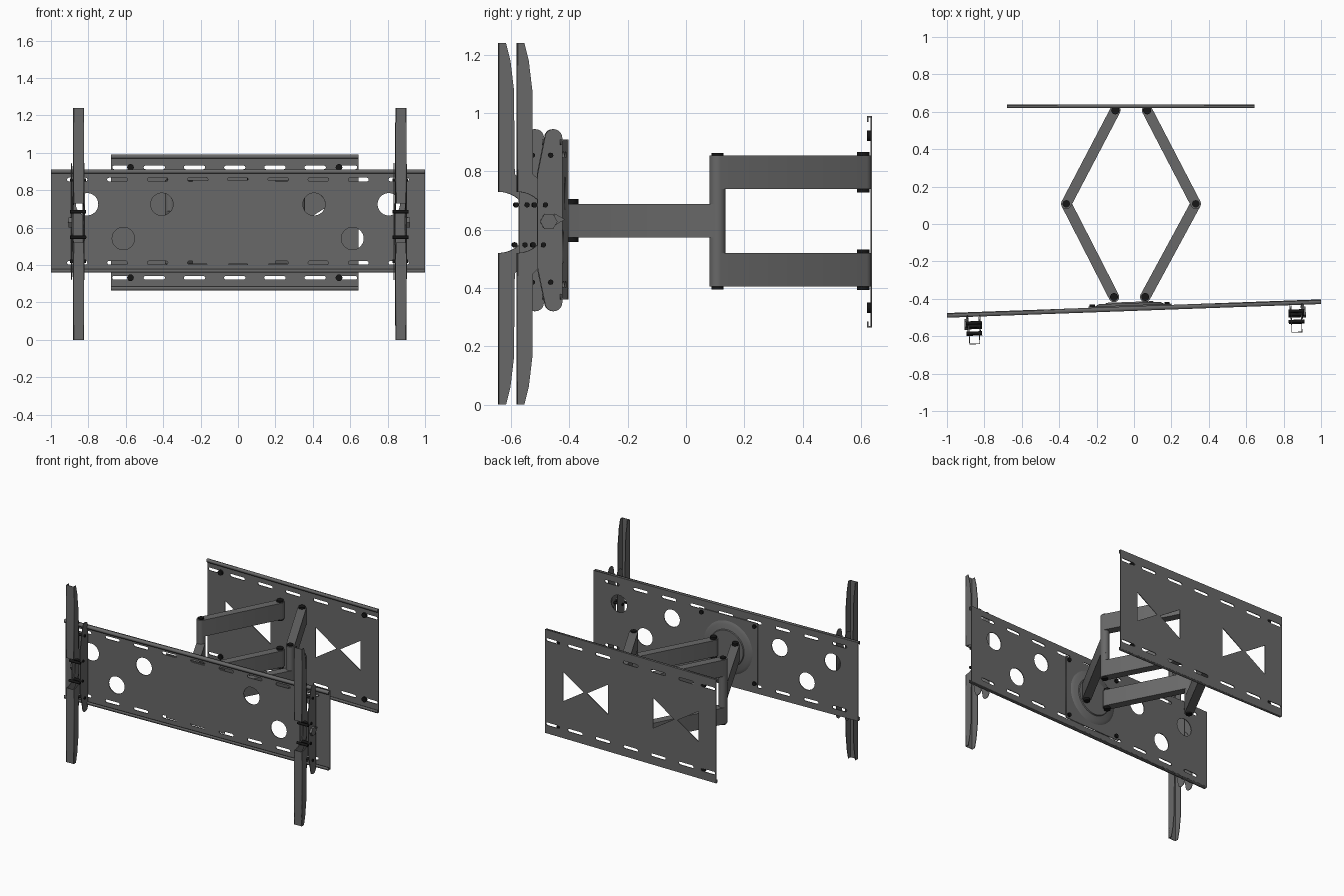
import bpy, bmesh, math
from mathutils import Matrix, Vector

cube = bpy.data.objects.get("Cube")
if cube:
    bpy.data.objects.remove(cube, do_unlink=True)


def material(name, v):
    m = bpy.data.materials.new(name)
    m.use_nodes = True
    m.diffuse_color = (v, v, v, 1)
    bsdf = next(n for n in m.node_tree.nodes if n.type == 'BSDF_PRINCIPLED')
    bsdf.inputs["Base Color"].default_value = (v, v, v, 1)
    return m


STEEL = material("grey steel", 0.14)
BLACK = material("black bolt", 0.008)
XY = Matrix.Identity(4)
XZ = Matrix.Rotation(math.pi / 2, 4, 'X')
YZ = Matrix(((0, 0, 1, 0), (1, 0, 0, 0), (0, 1, 0, 0), (0, 0, 0, 1)))
MID = 0.627  # mirror height
# The screen plate and its brackets are swivelled slightly
SWIVEL = Matrix.Translation((0, -0.452, 0)) @ Matrix.Rotation(math.radians(2.09), 4, 'Z')


def add(name, mesh, matrix, mat):
    mesh.transform(matrix)
    mesh.materials.clear()
    mesh.materials.append(mat)
    ob = bpy.data.objects.new(name, mesh)
    bpy.context.collection.objects.link(ob)
    return ob


def sheet(name, loops, thick, plane, at=(0, 0, 0), base=XY, mat=STEEL):
    """Flat sheet from an outline and nested holes."""
    cu = bpy.data.curves.new(name, 'CURVE')
    cu.dimensions, cu.fill_mode, cu.extrude = '2D', 'BOTH', thick / 2
    for loop in loops:
        sp = cu.splines.new('POLY')
        sp.points.add(len(loop) - 1)
        for p, (u, v) in zip(sp.points, loop):
            p.co = (u, v, 0, 1)
        sp.use_cyclic_u = True
    tmp = bpy.data.objects.new(name + "_outline", cu)
    bpy.context.collection.objects.link(tmp)
    dg = bpy.context.evaluated_depsgraph_get()
    mesh = bpy.data.meshes.new_from_object(tmp.evaluated_get(dg))
    bpy.data.objects.remove(tmp, do_unlink=True)
    return add(name, mesh, base @ Matrix.Translation(at) @ plane, mat)


def rod(name, at, r, depth, axis='Z', base=XY, mat=BLACK, sides=16, r2=None):
    bm = bmesh.new()
    bmesh.ops.create_cone(bm, cap_ends=True, segments=sides, radius1=r,
                          radius2=r if r2 is None else r2, depth=depth)
    mesh = bpy.data.meshes.new(name)
    bm.to_mesh(mesh)
    bm.free()
    turn = {'Z': XY, 'Y': Matrix.Rotation(-math.pi / 2, 4, 'X'),
            'X': Matrix.Rotation(math.pi / 2, 4, 'Y')}[axis]
    ob = add(name, mesh, base @ Matrix.Translation(at) @ turn, mat)
    if sides > 8:
        for p in mesh.polygons:
            p.use_smooth = len(p.vertices) == 4
        mesh.set_sharp_from_angle(angle=math.radians(35))
    return ob


def rect(x0, x1, y0, y1):
    return [(x0, y0), (x1, y0), (x1, y1), (x0, y1)]


def arc(cx, cy, r, a0, a1, n):
    return [(cx + r * math.cos(math.radians(a0 + (a1 - a0) * i / n)),
             cy + r * math.sin(math.radians(a0 + (a1 - a0) * i / n))) for i in range(n + 1)]


def circle(cx, cy, r, n=28):
    return arc(cx, cy, r, 0, 360, n)[:-1]


def capsule(p, q, r, n=8):
    p, q = Vector(p), Vector(q)
    a = math.degrees(math.atan2(q.y - p.y, q.x - p.x))
    return arc(q.x, q.y, r, a - 90, a + 90, n) + arc(p.x, p.y, r, a + 90, a + 270, n)


def slots(cx, zs, count, length):
    k = count // 2
    return [capsule((cx + i * 0.215 - length / 2 + 0.01, z), (cx + i * 0.215 + length / 2 - 0.01, z), 0.01, 4)
            for i in range(-k, k + 1) for z in zs]


def lip(name, back, depth, edge, sign, length, cx, base):
    """Folded lip that runs along an edge of a plate."""
    t, h = 0.005, 0.02
    f = back - depth
    pts = [(back, 0), (f, 0), (f, -h), (f + t, -h), (f + t, -t), (back, -t)]
    sheet(name, [[(y, edge + sign * z) for y, z in pts]], length, YZ, (cx, 0, 0), base)


# Wall plate with slots and bow-tie openings
cx, half = -0.0175, 0.6625
holes = slots(cx, (0.332, 0.922), 5, 0.115)
for s in (-1, 1):
    for d in (-1, 1):
        c = cx + s * 0.35
        holes.append([(c + d * 0.012, MID), (c + d * 0.175, MID - 0.105), (c + d * 0.175, MID + 0.105)])
    for z in (0.332, 0.922):
        x = cx + s * 0.6
        holes.append(capsule((x - 0.045, z), (x + 0.045, z), 0.01, 4))
        rod("wall_bolt", (cx + s * 0.5575, 0.628, z), 0.018, 0.014, 'Y')
sheet("wall_plate", [rect(cx - half, cx + half, 0.265, 0.99)] + holes, 0.005, XZ, (0, 0.6355, 0))
lip("wall_plate_top_lip", 0.638, 0.017, 0.99, 1, 2 * half, cx, XY)
lip("wall_plate_bottom_lip", 0.638, 0.017, 0.265, -1, 2 * half, cx, XY)

# Screen plate with round holes and slots
holes = slots(0, (0.412, 0.857), 9, 0.11)
for s in (-1, 1):
    holes += [circle(s * x, z, 0.06) for x, z in ((0.807, 0.725), (0.407, 0.725), (0.613, 0.542))]
sheet("screen_plate", [rect(-1, 1, 0.36, 0.91)] + holes, 0.005, XZ, (0, 0.01, 0), SWIVEL)
lip("screen_plate_top_lip", 0.0125, 0.025, 0.91, 1, 2, 0, SWIVEL)
lip("screen_plate_bottom_lip", 0.0125, 0.025, 0.36, -1, 2, 0, SWIVEL)

# Swivel plate and raised disc behind the screen plate
px = -0.022
sheet("swivel_plate", [rect(px - 0.222, px + 0.222, 0.405, 0.855)], 0.006, XZ, (0, 0.0155, 0), SWIVEL)
rod("swivel_disc", (px, 0.024, 0.632), 0.185, 0.012, 'Y', SWIVEL, STEEL, 40, 0.165)
rod("swivel_hub", (px, 0.032, 0.632), 0.13, 0.008, 'Y', SWIVEL, STEEL, 40, 0.125)
for sx in (-1, 1):
    for sz in (-1, 1):
        rod("swivel_bolt", (px + sx * 0.2, 0.023, 0.63 + sz * 0.2), 0.014, 0.012, 'Y', SWIVEL)

# Folding arms: two outer arms and one inner arm on each side
R = 0.028
for side, wall, elbow, hub in (("right", (-0.1, 0.608), (-0.362, 0.108), (-0.107, -0.39)),
                               ("left", (0.07, 0.608), (0.33, 0.108), (0.06, -0.39))):
    for level, z0, z1 in (("upper", 0.74, 0.855), ("lower", 0.405, 0.52)):
        sheet(f"{side}_{level}_arm", [capsule(wall, elbow, R)], z1 - z0, XY, (0, 0, (z0 + z1) / 2))
        for z in (z0 - 0.005, z1 + 0.005):
            rod(f"{side}_{level}_wall_joint_bolt", (*wall, z), 0.022, 0.014)
    sheet(f"{side}_inner_arm", [capsule(elbow, hub, R)], 0.115, XY, (0, 0, 0.631))
    rod(f"{side}_elbow_post", (*elbow, 0.63), R, 0.45, mat=STEEL, sides=20)
    for z in (0.4, 0.858):
        rod(f"{side}_elbow_bolt", (*elbow, z), 0.02, 0.01)
    for z in (0.566, 0.697):
        rod(f"{side}_hub_bolt", (*hub, z), 0.021, 0.018)

# Upright screen brackets with tilting hook plates
lower = [(-0.135, 0), (-0.12, 0.06), (-0.108, 0.16), (-0.105, 0.45), (-0.05, 0.5), (-0.015, 0.57)]
back = lower + [(y, 1.24 - z) for y, z in reversed(lower)]
outline = back + [(-0.16, 1.24)] + arc(-0.16, 0.625, 0.105, 90, -90, 16) + [(-0.16, 0)]
hook = arc(-0.035, 0.915, 0.03, 0, 180, 10) + [(-0.09, 0.79), (-0.09, 0.47)] + arc(-0.035, 0.35, 0.03, 180, 360, 10)
for side, x, s in (("right", -0.858, -1), ("left", 0.866, 1)):
    for k in (-1, 1):
        sheet(f"{side}_bracket_wall", [outline], 0.004, YZ, (x + k * 0.027, 0, 0), SWIVEL)
        sheet(f"{side}_hook_plate", [hook], 0.004, YZ, (x + k * 0.033, 0, 0), SWIVEL)
    for z0, z1 in ((0, 0.52), (0.73, 1.24)):
        sheet(f"{side}_bracket_face", [rect(x - 0.029, x + 0.029, z0, z1)], 0.004, XZ, (0, -0.158, 0), SWIVEL)
    for y, z in ((-0.1, 0.685), (-0.063, 0.685), (-0.105, 0.548), (-0.07, 0.548), (-0.045, 0.855), (-0.045, 0.42)):
        rod(f"{side}_bracket_pin", (x, y, z), 0.009, 0.084, 'X', SWIVEL, sides=12)
    rod(f"{side}_tilt_knob", (x + s * 0.042, -0.052, 0.628), 0.03, 0.018, 'X', SWIVEL, STEEL, 6)
    rod(f"{side}_tilt_washer", (x + s * 0.036, -0.02, 0.635), 0.024, 0.012, 'X', SWIVEL, STEEL, 3)
